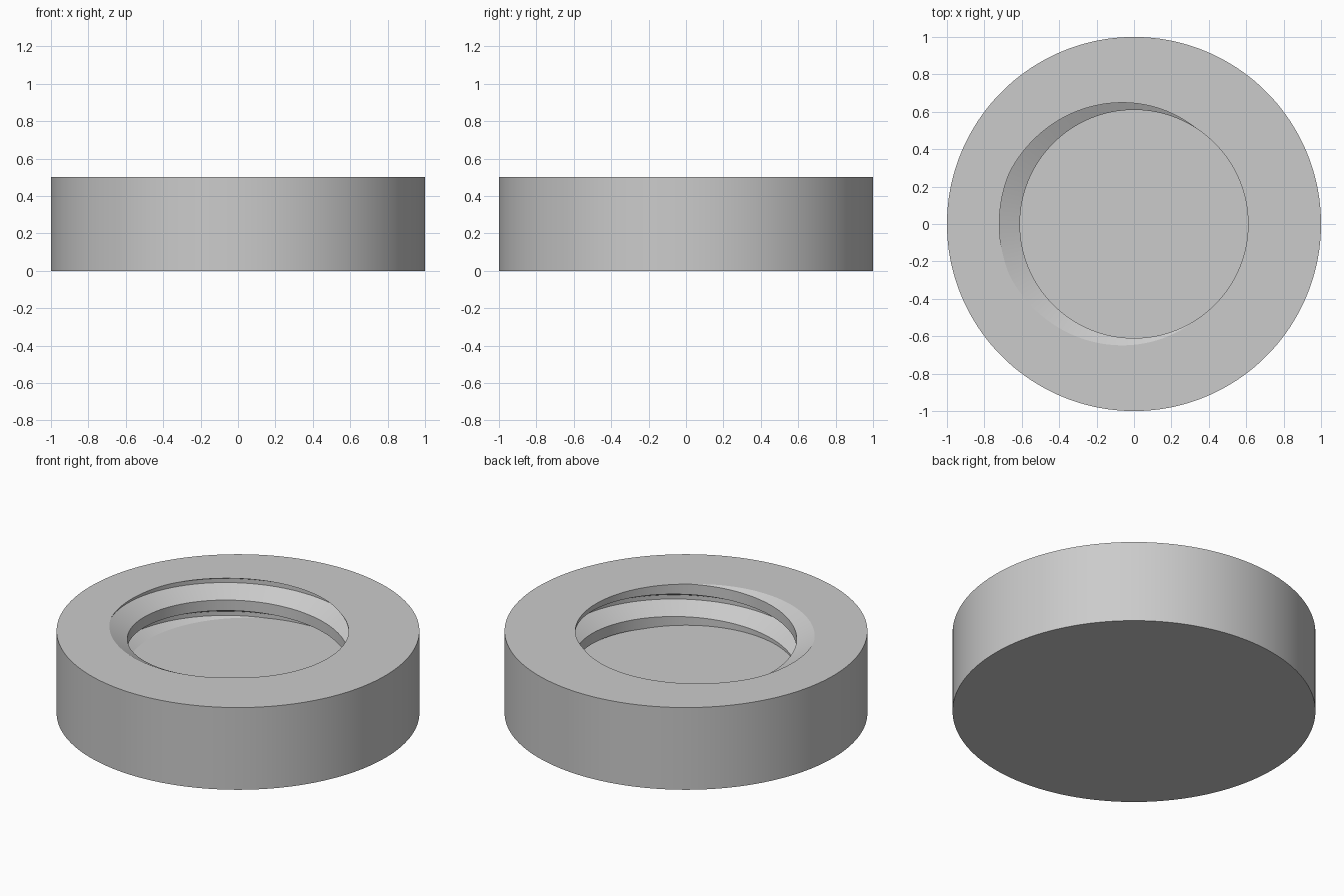
import bpy, bmesh, math

if "Cube" in bpy.data.objects:
    bpy.data.objects.remove(bpy.data.objects["Cube"], do_unlink=True)

OUTER, MINOR, MAJOR = 1.0, 0.61, 0.72     # radii of body, bore and thread groove
TOP, FLOOR = 0.5, 0.25                    # rim height and recess floor height
PITCH, HALF_MOUTH, HALF_ROOT = 0.2, 0.068, 0.0125
SEGMENTS = 180


def groove_centre(turn):
    """Height of the helical groove at a turn fraction (right-handed)."""
    return TOP + PITCH * (turn - 0.5)


def bore_radius(turn, z):
    """Radius of the threaded wall at a turn fraction and height."""
    d = (z - groove_centre(turn)) % PITCH
    d = min(d, PITCH - d)
    t = (HALF_MOUTH - d) / (HALF_MOUTH - HALF_ROOT)
    return MINOR + (MAJOR - MINOR) * max(0.0, min(1.0, t))


def wall_heights(turn):
    """Corner heights of the thread profile, clamped to the recess."""
    corners = (HALF_MOUTH, HALF_ROOT, -HALF_ROOT, -HALF_MOUTH)
    return [max(FLOOR, min(TOP, groove_centre(turn) - PITCH * k + c))
            for k in range(-2, 4) for c in corners]


bm = bmesh.new()


def point(turn, r, z):
    a = math.tau * turn
    return bm.verts.new((r * math.cos(a), r * math.sin(a), z))


# Each column runs from the base edge, over the rim, down the thread to the floor
columns = []
for i in range(SEGMENTS + 1):
    turn = i / SEGMENTS
    column = [point(turn, 0, 0), point(turn, OUTER, 0), point(turn, OUTER, TOP)]
    column += [point(turn, bore_radius(turn, z), z) for z in wall_heights(turn)]
    column.append(point(turn, 0, FLOOR))
    columns.append(column)

for a, b in zip(columns, columns[1:]):
    for j in range(len(a) - 1):
        bm.faces.new((a[j], b[j], b[j + 1], a[j + 1]))

# Weld the seam, the centre points and the clamped rows
bmesh.ops.remove_doubles(bm, verts=bm.verts, dist=0.00005)
bmesh.ops.dissolve_degenerate(bm, dist=0.00005, edges=bm.edges)
bmesh.ops.recalc_face_normals(bm, faces=bm.faces)

mesh = bpy.data.meshes.new("threaded_cap")
bm.to_mesh(mesh)
bm.free()
cap = bpy.data.objects.new("threaded_cap", mesh)
bpy.context.collection.objects.link(cap)

# Plain grey material
grey = bpy.data.materials.new("light_grey")
grey.use_nodes = True
colour = (0.6, 0.6, 0.6, 1.0)
grey.diffuse_color = colour
grey.node_tree.nodes["Principled BSDF"].inputs["Base Color"].default_value = colour
mesh.materials.append(grey)

# Smooth round walls, sharp rims and thread edges
bpy.ops.object.select_all(action='DESELECT')
cap.select_set(True)
bpy.context.view_layer.objects.active = cap
bpy.ops.object.shade_smooth_by_angle(angle=math.radians(22))
